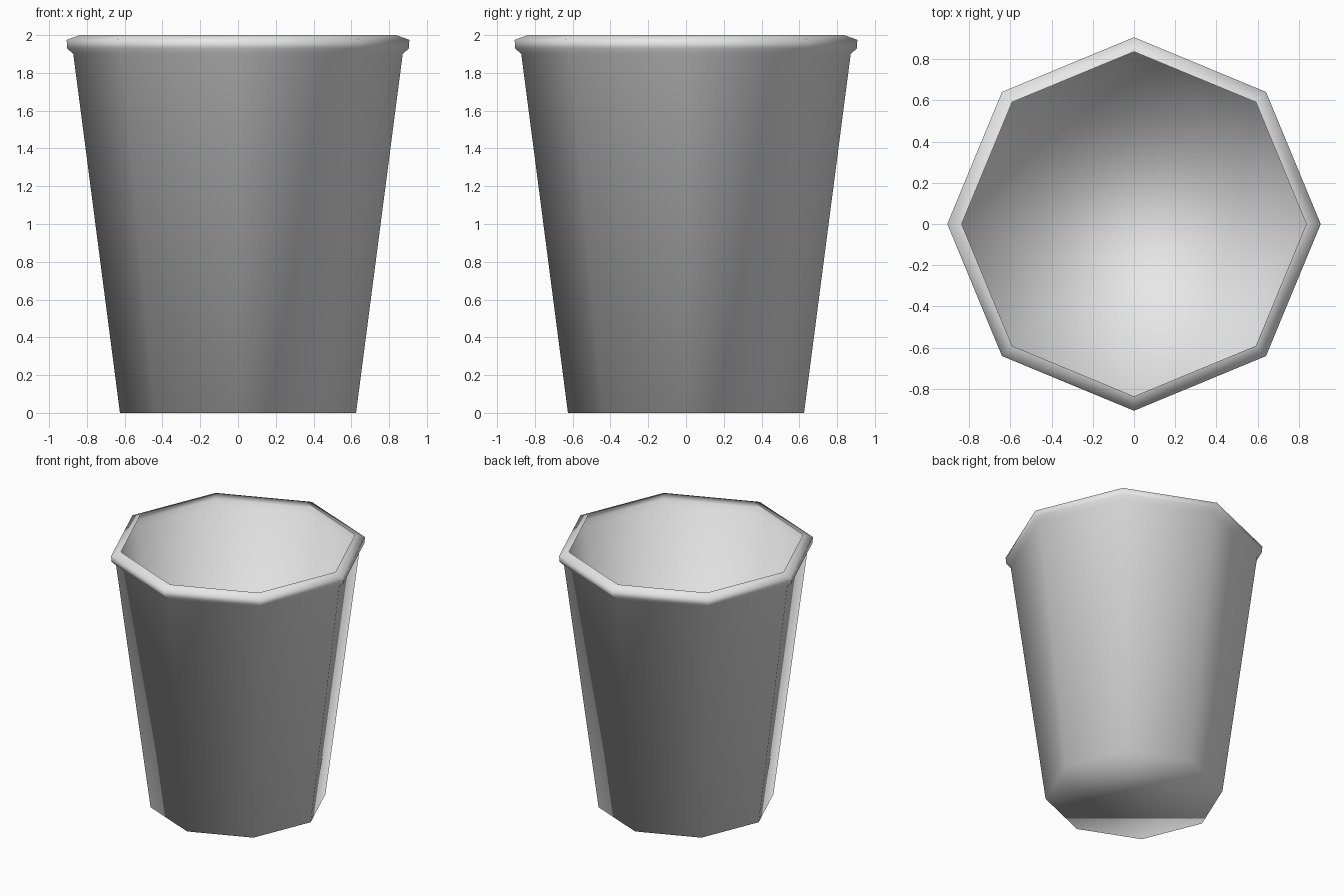
import bpy
import bmesh
import math

SIDES = 8

default_cube = bpy.data.objects.get("Cube")
if default_cube:
    bpy.data.objects.remove(default_cube, do_unlink=True)

# Single flat colour
grey = bpy.data.materials.new("light_grey")
grey.use_nodes = True
colour = (0.8, 0.8, 0.8, 1.0)
grey.diffuse_color = colour
grey.node_tree.nodes["Principled BSDF"].inputs["Base Color"].default_value = colour


def add_ring(bm, radius, z):
    """Octagonal ring of vertices with corners on the x and y axes."""
    step = math.tau / SIDES
    return [bm.verts.new((radius * math.cos(i * step), radius * math.sin(i * step), z))
            for i in range(SIDES)]


# Profile from the base up the tapered wall and around the rolled lip
profile = [
    (0.625, 0.0),    # base edge
    (0.872, 1.90),   # top of wall
    (0.905, 1.93),   # lip underside
    (0.907, 1.975),  # lip outer edge
    (0.837, 2.0),    # lip inner edge
]

bm = bmesh.new()
rings = [add_ring(bm, radius, z) for radius, z in profile]

# Closed floor, then the wall and lip bands
bm.faces.new(list(reversed(rings[0])))
for lower, upper in zip(rings, rings[1:]):
    for i in range(SIDES):
        j = (i + 1) % SIDES
        bm.faces.new((lower[i], lower[j], upper[j], upper[i]))

# Soft shading runs across every edge
for face in bm.faces:
    face.smooth = True

mesh = bpy.data.meshes.new("cup")
bm.to_mesh(mesh)
bm.free()
mesh.materials.append(grey)
cup = bpy.data.objects.new("cup", mesh)
bpy.context.collection.objects.link(cup)
